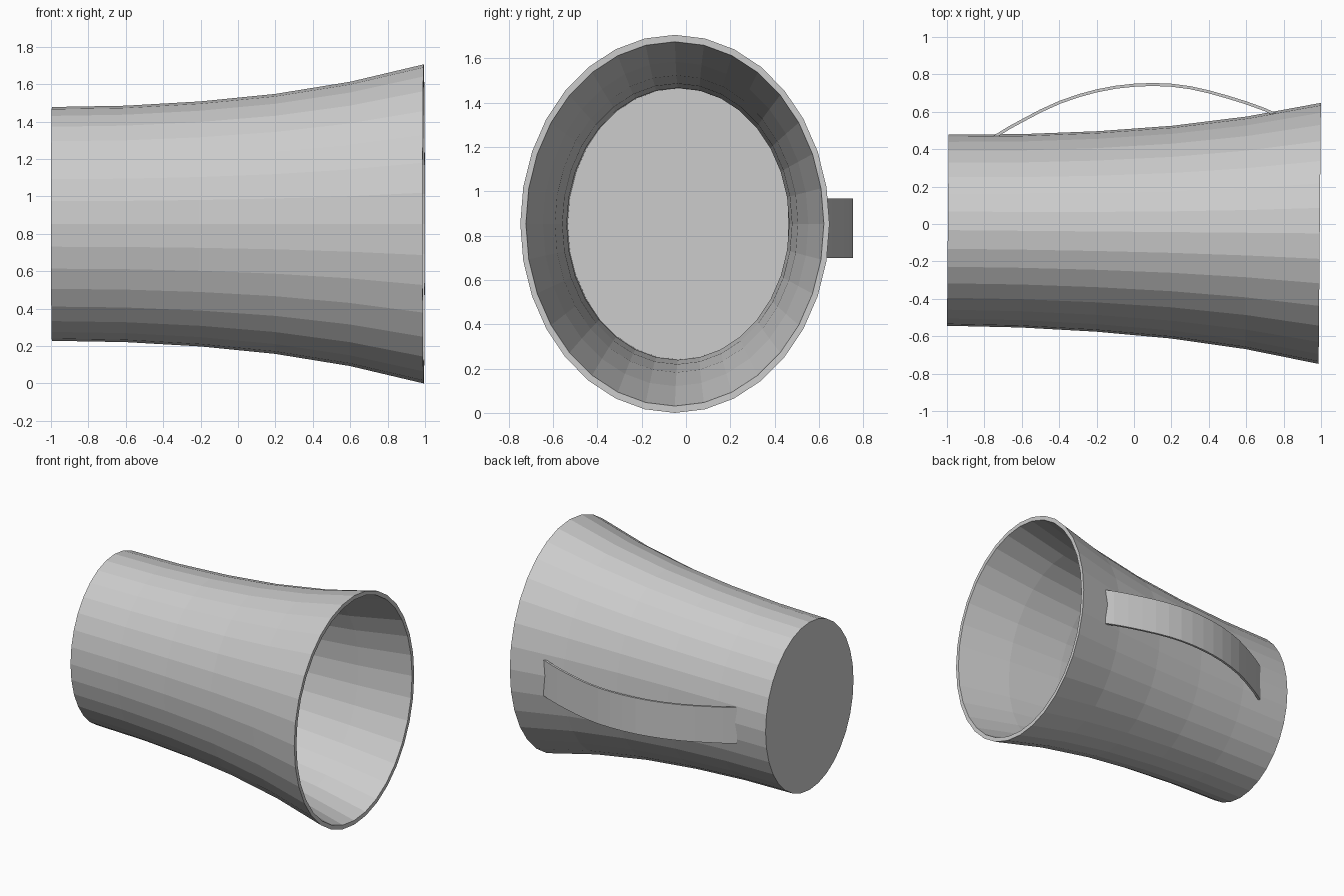
import bpy, bmesh, math

cube = bpy.data.objects.get("Cube")
if cube:
    bpy.data.objects.remove(cube, do_unlink=True)

SIDES = 32
MID_Z = 0.853
ASPECT = 0.818   # depth of the oval section against its height
YAW = 0.0087     # slight turn of the whole cup about the vertical

grey = bpy.data.materials.new("plain grey")
grey.use_nodes = True
colour = (0.6, 0.6, 0.6, 1)
grey.diffuse_color = colour
grey.node_tree.nodes["Principled BSDF"].inputs["Base Color"].default_value = colour


def finish(name, bm):
    bmesh.ops.recalc_face_normals(bm, faces=bm.faces)
    mesh = bpy.data.meshes.new(name)
    bm.to_mesh(mesh)
    bm.free()
    mesh.materials.append(grey)
    obj = bpy.data.objects.new(name, mesh)
    bpy.context.collection.objects.link(obj)
    return obj


def skin(name, rings):
    """Join closed rings of points and cap both ends."""
    bm = bmesh.new()
    loops = [[bm.verts.new(p) for p in ring] for ring in rings]
    n = len(loops[0])
    for a, b in zip(loops, loops[1:]):
        for i in range(n):
            j = (i + 1) % n
            bm.faces.new((a[i], a[j], b[j], b[i]))
    bm.faces.new(loops[0])
    bm.faces.new(loops[-1])
    return finish(name, bm)


def oval(x, radius):
    ring = []
    for i in range(SIDES):
        a = math.tau * i / SIDES
        y = radius * ASPECT * math.cos(a) - 0.0415 - YAW * x
        ring.append((x + YAW * y, y, MID_Z + radius * math.sin(a)))
    return ring


# Cup: flared outer wall, rim, inner wall and inner floor
outer = [(-0.995, 0.625), (-0.6, 0.632), (-0.2, 0.655),
         (0.2, 0.695), (0.6, 0.76), (0.9935, 0.853)]
inner = [(x, r - 0.023 - 0.008 * x) for x, r in outer]
inner[0] = (-0.975, 0.612)
skin("cup_body", [oval(x, r) for x, r in outer + inner[::-1]])

# Handle: thin bowed strap on the back
path = [(-0.75, 0.473), (-0.67, 0.522), (-0.6, 0.56), (-0.5, 0.613), (-0.4, 0.658),
        (-0.3, 0.693), (-0.2, 0.72), (-0.1, 0.739), (0, 0.75), (0.1, 0.754),
        (0.2, 0.75), (0.3, 0.737), (0.4, 0.715), (0.5, 0.687), (0.6, 0.656),
        (0.7, 0.62), (0.757, 0.594)]
LOW, HIGH, THICK = 0.70, 0.968, 0.016
sections = []
for k, (x, y) in enumerate(path):
    before, after = path[max(k - 1, 0)], path[min(k + 1, len(path) - 1)]
    dx, dy = after[0] - before[0], after[1] - before[1]
    length = math.hypot(dx, dy)
    ix, iy = x + THICK * dy / length, y - THICK * dx / length
    sections.append([(x, y, LOW), (x, y, HIGH), (ix, iy, HIGH), (ix, iy, LOW)])
skin("handle_strap", sections)
